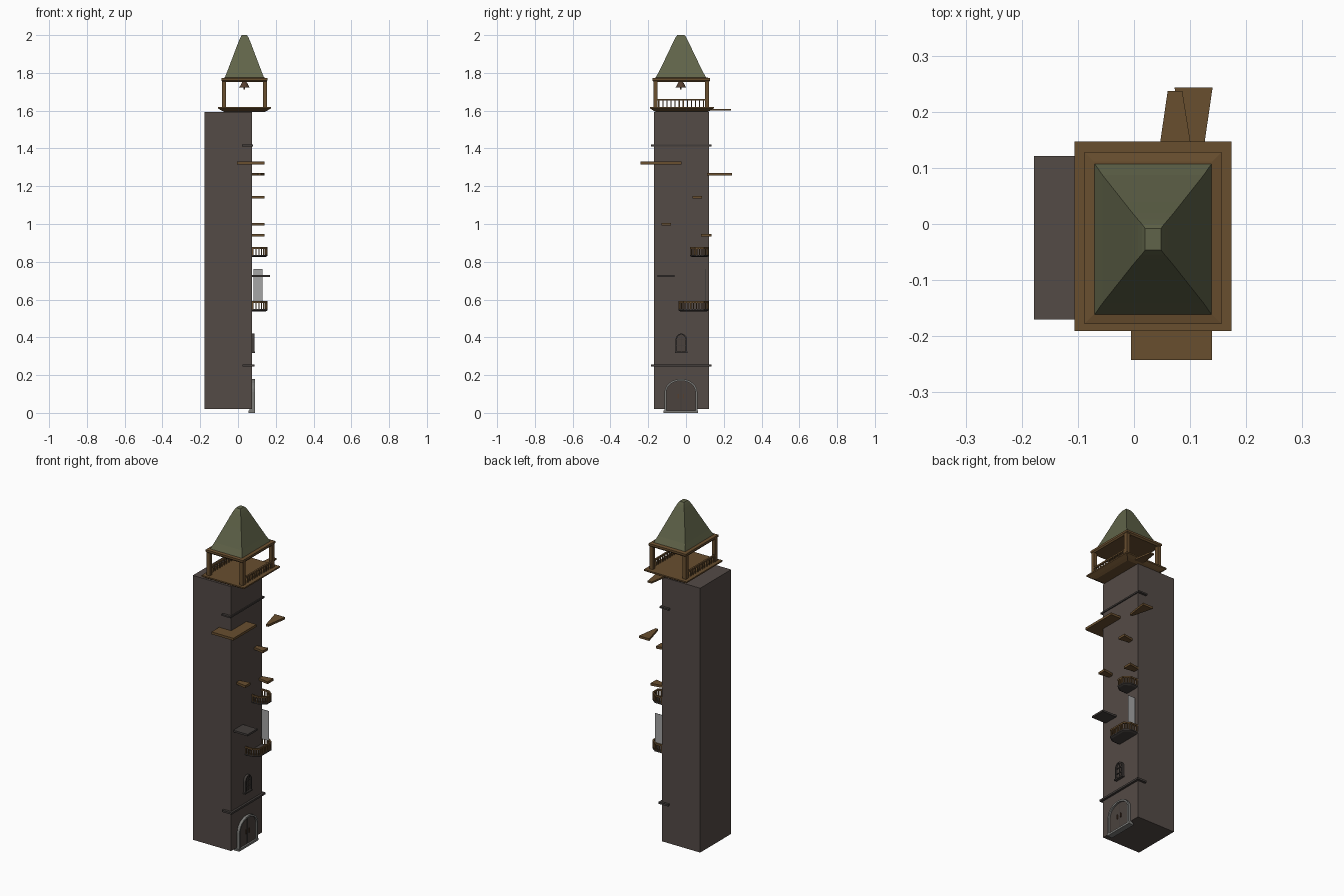
import bpy, bmesh, math
from mathutils import Vector

if "Cube" in bpy.data.objects:
    bpy.data.objects.remove(bpy.data.objects["Cube"])


def material(name, rgb):
    m = bpy.data.materials.new(name)
    m.diffuse_color = (*rgb, 1)
    m.use_nodes = True
    m.node_tree.nodes["Principled BSDF"].inputs["Base Color"].default_value = m.diffuse_color
    return m


STONE = material("dark stone", (0.088, 0.069, 0.061))
WOOD = material("wood", (0.14, 0.077, 0.028))
ROOF = material("green roof", (0.118, 0.127, 0.067))
DARK = material("dark slab", (0.055, 0.047, 0.043))
GREY = material("grey frame", (0.2, 0.2, 0.19))
PALE = material("pale cloth", (0.38, 0.38, 0.38))
BRONZE = material("bronze", (0.09, 0.05, 0.03))
PANEL = material("door panel", (0.07, 0.055, 0.048))


def finish(name, bm, mat):
    bmesh.ops.recalc_face_normals(bm, faces=bm.faces)
    me = bpy.data.meshes.new(name)
    bm.to_mesh(me)
    bm.free()
    me.materials.append(mat)
    ob = bpy.data.objects.new(name, me)
    bpy.context.collection.objects.link(ob)
    return ob


def loft(bm, rings):
    """Skin a stack of equal-length point rings and cap both ends."""
    vs = [[bm.verts.new(p) for p in r] for r in rings]
    n = len(vs[0])
    for a, b in zip(vs, vs[1:]):
        for i in range(n):
            j = (i + 1) % n
            bm.faces.new((a[i], a[j], b[j], b[i]))
    bm.faces.new(vs[0])
    bm.faces.new(vs[-1])


def add_box(bm, x0, x1, y0, y1, z0, z1):
    c = [(x0, y0), (x1, y0), (x1, y1), (x0, y1)]
    loft(bm, [[(x, y, z) for x, y in c] for z in (z0, z1)])


def boxes(name, mat, *items):
    bm = bmesh.new()
    for b in items:
        add_box(bm, *b)
    return finish(name, bm, mat)


def slab(name, mat, pts, z0, z1):
    bm = bmesh.new()
    loft(bm, [[(x, y, z) for x, y in pts] for z in (z0, z1)])
    return finish(name, bm, mat)


def plate_x(name, mat, pts, x0, x1):
    """Extrude a (y, z) outline along x."""
    bm = bmesh.new()
    loft(bm, [[(x, y, z) for y, z in pts] for x in (x0, x1)])
    return finish(name, bm, mat)


def rect_stack(name, mat, cx, cy, levels):
    bm = bmesh.new()
    loft(bm, [[(cx + sx * hx, cy + sy * hy, z)
               for sx, sy in ((-1, -1), (1, -1), (1, 1), (-1, 1))]
              for z, hx, hy in levels])
    return finish(name, bm, mat)


def arch(yc, hw, z0, spring, rise, n=12):
    top = [(yc + hw * math.cos(math.pi * i / n),
            spring + rise * math.sin(math.pi * i / n)) for i in range(n + 1)]
    return [(yc + hw, z0)] + top + [(yc - hw, z0)]


def arch_frame(name, mat, yc, hw, z0, spring, rise, t, x0, x1):
    outer = arch(yc, hw, z0, spring, rise)
    inner = arch(yc, hw - t, z0, spring, rise - t)
    return plate_x(name, mat, outer + inner[::-1], x0, x1)


# Tower body and ledges
boxes("tower_body", STONE, (-0.178, 0.074, -0.17, 0.121, 0.02, 1.592))
boxes("lower_ledge", DARK, (0.025, 0.087, -0.185, 0.135, 0.245, 0.256))
boxes("upper_ledge", DARK, (0.02, 0.08, -0.185, 0.135, 1.411, 1.42))

# Belfry: flared floor, posts, top beams, ceiling
CX, CY = 0.034, -0.022
rect_stack("belfry_floor", WOOD, CX, CY, [
    (1.592, 0.105, 0.135), (1.6, 0.12, 0.15), (1.612, 0.14, 0.169), (1.62, 0.14, 0.169)])
posts = []
for sx in (-1, 1):
    for sy in (-1, 1):
        x, y = CX + sx * 0.109, -0.025 + sy * 0.137
        posts.append((x - 0.011, x + 0.011, y - 0.011, y + 0.011, 1.618, 1.76))
boxes("belfry_posts", WOOD, *posts)
rect_stack("belfry_beams", WOOD, CX, -0.025, [
    (1.752, 0.116, 0.145), (1.76, 0.122, 0.153), (1.772, 0.122, 0.153), (1.775, 0.105, 0.136)])

# Side railings on left and right of the belfry
rails = []
for sx in (-1, 1):
    x = CX + sx * 0.115
    rails.append((x - 0.005, x + 0.005, -0.15, 0.1, 1.653, 1.662))
    for i in range(12):
        y = -0.144 + i * 0.0216
        rails.append((x - 0.003, x + 0.003, y - 0.003, y + 0.003, 1.618, 1.655))
boxes("belfry_railings", WOOD, *rails)

# Curved four-sided roof
rect_stack("roof", ROOF, CX, -0.027, [
    (1.77, 0.106, 0.137), (1.81, 0.090, 0.114), (1.86, 0.071, 0.090),
    (1.91, 0.052, 0.066), (1.95, 0.037, 0.047), (1.975, 0.027, 0.035),
    (1.99, 0.020, 0.027), (2.0, 0.014, 0.019)])

# Bell
bm = bmesh.new()
loft(bm, [[(CX + r * math.cos(a * math.pi / 8), -0.027 + r * math.sin(a * math.pi / 8), z)
           for a in range(16)]
          for z, r in ((1.722, 0.03), (1.728, 0.024), (1.74, 0.018), (1.748, 0.014), (1.756, 0.006))])
add_box(bm, CX - 0.004, CX + 0.004, -0.031, -0.023, 1.712, 1.725)
finish("bell", bm, BRONZE)

# Wooden platforms and wedge steps winding up the tower
slab("top_plank", WOOD, [(0.04, 0.1), (0.108, 0.1), (0.086, 0.237), (0.06, 0.237)], 1.6, 1.61)
slab("rear_plank", WOOD, [(0.107, 0.112), (0.121, 0.112), (0.14, 0.243), (0.072, 0.243)], 1.258, 1.271)
boxes("corner_platform", WOOD, (-0.005, 0.139, -0.242, -0.025, 1.316, 1.33))
for i, (y0, y1, z) in enumerate(((0.035, 0.085, 1.142), (-0.13, -0.08, 0.998), (0.08, 0.135, 0.941))):
    slab("step_%d" % (i + 1), WOOD,
         [(0.07, y0 + 0.012), (0.139, y0), (0.139, y1), (0.07, y1 - 0.012)], z - 0.007, z + 0.007)
boxes("stone_shelf", DARK, (0.07, 0.169, -0.15, -0.06, 0.72, 0.731))


# Balconies with chamfered corners
def balcony(name, y0, y1, z0, h):
    def outline(d):
        return [(0.07, y0 + d), (0.122 - d / 2, y0 + d), (0.156 - d, y0 + 0.026 + d / 2),
                (0.156 - d, y1 - 0.026 - d / 2), (0.122 - d / 2, y1 - d), (0.07, y1 - d)]
    bm = bmesh.new()
    loft(bm, [[(x, y, z0 + z) for x, y in outline(d)]
              for z, d in ((0, 0.01), (0.005, 0.0), (0.012, 0.0))])
    finish(name + "_floor", bm, DARK)
    out, inn = outline(0.0), outline(0.008)
    slab(name + "_handrail", WOOD, out + inn[::-1], z0 + h - 0.009, z0 + h)
    mid, bars = outline(0.004), []
    for a, b in zip(mid, mid[1:]):
        a, b = Vector(a), Vector(b)
        n = max(1, round((b - a).length / 0.015))
        for i in range(n):
            p = a.lerp(b, (i + 0.5) / n)
            bars.append((p.x - 0.003, p.x + 0.003, p.y - 0.003, p.y + 0.003, z0 + 0.01, z0 + h - 0.005))
    boxes(name + "_balusters", WOOD, *bars)


balcony("upper_balcony", 0.022, 0.12, 0.825, 0.052)
balcony("lower_balcony", -0.04, 0.12, 0.537, 0.055)

# Cloth banner above the lower balcony
boxes("banner", PALE, (0.083, 0.13, 0.104, 0.106, 0.585, 0.762))

# Arched window with bars and sill
WY = -0.025
plate_x("window_panel", PANEL, arch(WY, 0.026, 0.325, 0.388, 0.028), 0.07, 0.079)
arch_frame("window_frame", DARK, WY, 0.03, 0.32, 0.388, 0.032, 0.007, 0.07, 0.088)
boxes("window_bars", DARK, (0.075, 0.084, WY - 0.002, WY + 0.002, 0.322, 0.415),
      (0.075, 0.084, WY - 0.025, WY + 0.025, 0.353, 0.357),
      (0.075, 0.084, WY - 0.025, WY + 0.025, 0.385, 0.389),
      (0.07, 0.091, WY - 0.033, WY + 0.033, 0.318, 0.326))

# Arched double door with frame, threshold and handles
DY = -0.027
plate_x("door", PANEL, arch(DY, 0.08, 0.012, 0.11, 0.062), 0.06, 0.08)
arch_frame("door_frame", GREY, DY, 0.087, 0.01, 0.11, 0.07, 0.01, 0.06, 0.09)
boxes("door_step", GREY, (0.056, 0.09, -0.118, 0.064, 0.0, 0.012))
boxes("door_seam", DARK, (0.075, 0.082, DY - 0.002, DY + 0.002, 0.014, 0.168))
boxes("door_handles", BRONZE, *[(0.075, 0.086, DY + s * 0.014 - 0.003, DY + s * 0.014 + 0.003, 0.075, 0.1)
                                for s in (-1, 1)])
